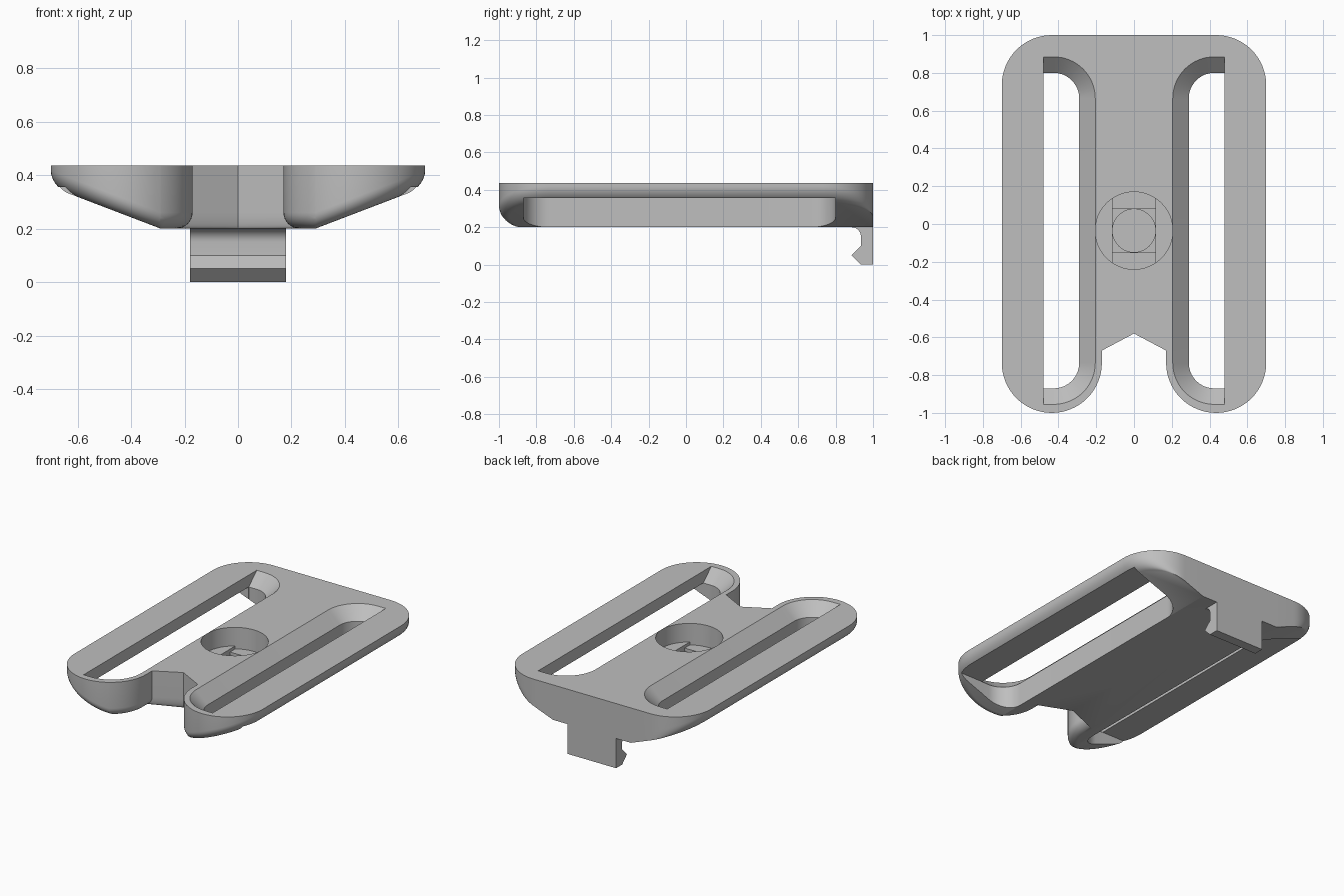
import bpy, bmesh
from math import sin, cos, radians, pi

old = bpy.data.objects.get("Cube")
if old:
    bpy.data.objects.remove(old, do_unlink=True)

grey = bpy.data.materials.new("light grey plastic")
grey.use_nodes = True
grey.diffuse_color = (0.52, 0.52, 0.52, 1)
grey.node_tree.nodes["Principled BSDF"].inputs["Base Color"].default_value = grey.diffuse_color

TOP, BASE, FLAT, FILLET = 0.435, 0.2, 0.29, 0.06


def arc(cx, cy, rx, ry, start, end, n=16):
    angles = [radians(start + (end - start) * i / n) for i in range(n + 1)]
    return [(cx + rx * cos(a), cy + ry * sin(a)) for a in angles]


def loft(rings):
    """Closed solid through equal-sized rings of 3D points."""
    bm = bmesh.new()
    loops = [[bm.verts.new(p) for p in ring] for ring in rings]
    n = len(loops[0])
    for a, b in zip(loops, loops[1:]):
        for i in range(n):
            j = (i + 1) % n
            bm.faces.new((a[i], a[j], b[j], b[i]))
    bm.faces.new(loops[0])
    bm.faces.new(loops[-1])
    bmesh.ops.recalc_face_normals(bm, faces=bm.faces[:])
    return bm


def finish(bm, name):
    mesh = bpy.data.meshes.new(name)
    bmesh.ops.recalc_face_normals(bm, faces=bm.faces[:])
    bm.to_mesh(mesh)
    bm.free()
    mesh.materials.append(grey)
    obj = bpy.data.objects.new(name, mesh)
    bpy.context.collection.objects.link(obj)
    return obj


def prism(points, z0, z1):
    return loft([[(x, y, z) for x, y in points] for z in (z0, z1)])


def rect(x0, x1, y0, y1):
    return [(x0, y0), (x1, y0), (x1, y1), (x0, y1)]


def activate(obj):
    bpy.ops.object.select_all(action='DESELECT')
    obj.select_set(True)
    bpy.context.view_layer.objects.active = obj


def cut(target, bm, operation='DIFFERENCE'):
    cutter = finish(bm, "cutter")
    cutter.hide_render = True
    mod = target.modifiers.new("cut", 'BOOLEAN')
    mod.operation, mod.solver, mod.object = operation, 'EXACT', cutter
    activate(target)
    bpy.ops.object.modifier_apply(modifier=mod.name)
    bpy.data.objects.remove(cutter, do_unlink=True)


# Plate outline: square-backed, two rounded feet and a V notch in front
def outline(d):
    r = 0.265
    half = arc(0.435, 1 - r, r - d, r, 90, 0)
    half += arc(0.7 - r, r - 1, r - d, r - d, 0, -180, 32)
    half += [(0.17 + d, -0.67)]
    mirrored = [(-x, y) for x, y in reversed(half)]
    return [(0, 1)] + half + [(0, -0.58)] + mirrored


# Plate body with a filleted lower rim
rings = [[(x, y, TOP) for x, y in outline(0)]]
for k in range(9):
    t = k / 8 * pi / 2
    z = BASE + FILLET * (1 - sin(t))
    rings.append([(x, y, z) for x, y in outline(FILLET * (1 - cos(t)))])
bm = loft(rings)

# Underside rises towards both sides
for side in (-1, 1):
    bmesh.ops.bisect_plane(bm, geom=bm.verts[:] + bm.edges[:] + bm.faces[:],
                           plane_co=(side * FLAT, 0, 0), plane_no=(1, 0, 0))
for v in bm.verts:
    if v.co.z < TOP - 0.1:
        v.co.z += max(0, abs(v.co.x) - FLAT) * 0.382
plate = finish(bm, "buckle_plate")


# Long strap slots, chamfered on the inner side, under thin outer rails
def slot(d, z, side):
    r = 0.22 - d
    pts = arc(0.425, -0.735, r, r, 270, 180) + arc(0.425, 0.665, r, r, 180, 90)
    pts += [(0.48, 0.665 + r), (0.48, -0.735 - r)]
    return [(side * x, y, z) for x, y in pts]


RAIL = 0.355
for side in (-1, 1):
    cut(plate, loft([slot(0.085, 0.1, side), slot(0.085, RAIL, side),
                     slot(-0.0106, TOP + 0.01, side)]))
    x0, x1 = sorted((side * 0.45, side * 0.9))
    cut(plate, prism(rect(x0, x1, -0.869, 0.799), 0.05, RAIL))

# Stepped screw hole: round recess, chord slot, square, round bore
HY, R, B = -0.035, 0.205, 0.115
cut(plate, prism(arc(0, HY, R, R, 0, 352.5, 47), 0.31, 0.6))
step = prism(arc(0, HY, R, R, 0, 352.5, 47), 0.29, 0.32)
for side in (-1, 1):
    res = bmesh.ops.bisect_plane(step, geom=step.verts[:] + step.edges[:] + step.faces[:],
                                 plane_co=(side * B, 0, 0), plane_no=(side, 0, 0), clear_outer=True)
    edges = [e for e in res["geom_cut"] if isinstance(e, bmesh.types.BMEdge)]
    bmesh.ops.holes_fill(step, edges=step.edges[:], sides=0)
cut(plate, step)
cut(plate, prism(rect(-B, B, HY - B, HY + B), 0.27, 0.3))
cut(plate, prism(arc(0, HY, B - 0.001, B - 0.001, 0, 352.5, 47), 0.1, 0.28))

# Snap hook under the back edge
profile = [(1, BASE), (1, 0), (0.935, 0), (0.885, 0.05), (0.935, 0.1)]
profile += arc(0.885, 0.15, 0.05, 0.05, 0, 90, 8)
hook = finish(loft([[(x, y, z) for y, z in profile] for x in (-0.18, 0.18)]), "snap_hook")

for obj in (plate, hook):
    activate(obj)
    bpy.ops.object.shade_smooth_by_angle(angle=radians(30))
